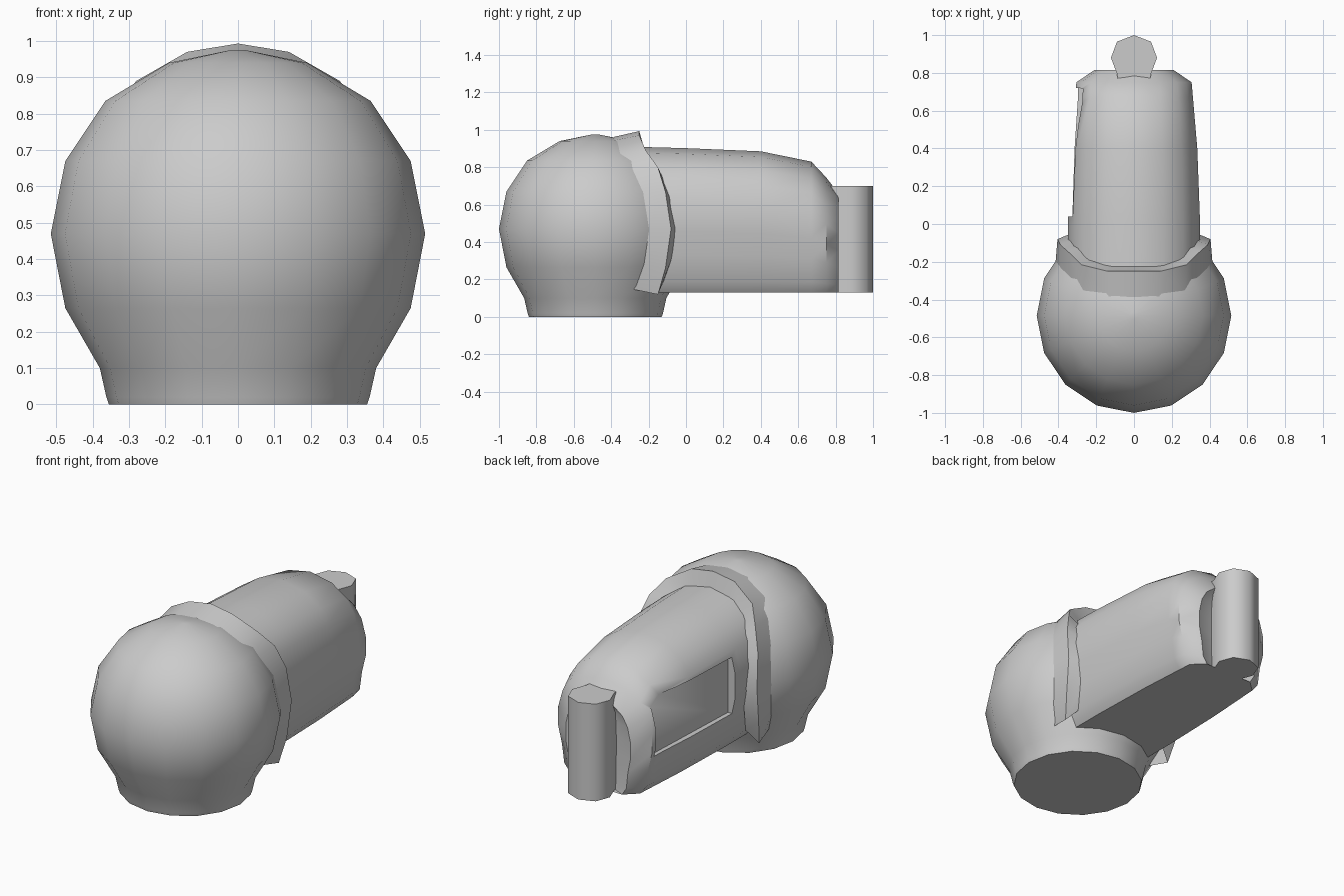
import bpy, math
from mathutils import Vector

if "Cube" in bpy.data.objects:
    bpy.data.objects.remove(bpy.data.objects["Cube"])

CENTRE = Vector((0, -0.485, 0.47))


def loft(name, rings, closed=True, cap_start=False, cap_end=False):
    """Bridge rings of equal point count into one smooth-shaded object."""
    n = len(rings[0])
    verts = [p for r in rings for p in r]
    faces = []
    for i in range(len(rings) - 1):
        for j in range(n if closed else n - 1):
            k = (j + 1) % n
            faces.append((i * n + j, i * n + k, (i + 1) * n + k, (i + 1) * n + j))
    if cap_start:
        faces.append(tuple(reversed(range(n))))
    if cap_end:
        faces.append(tuple(range(len(verts) - n, len(verts))))
    me = bpy.data.meshes.new(name)
    me.from_pydata(verts, [], faces)
    ob = bpy.data.objects.new(name, me)
    bpy.context.collection.objects.link(ob)
    bpy.ops.object.select_all(action='DESELECT')
    ob.select_set(True)
    bpy.context.view_layer.objects.active = ob
    bpy.ops.object.mode_set(mode='EDIT')
    bpy.ops.mesh.select_all(action='SELECT')
    bpy.ops.mesh.normals_make_consistent(inside=False)
    bpy.ops.object.mode_set(mode='OBJECT')
    return ob


def smooth(ob, degrees):
    bpy.ops.object.select_all(action='DESELECT')
    ob.select_set(True)
    bpy.context.view_layer.objects.active = ob
    bpy.ops.object.shade_smooth_by_angle(angle=math.radians(degrees))


# Round dome with its narrower foot
profile = [(0.355, 0), (0.362, 0.02), (0.38, 0.1), (0.475, 0.265), (0.515, 0.47),
           (0.475, 0.67), (0.365, 0.835), (0.19, 0.94), (0.02, 0.975)]
dome = loft("dome", [[(r * math.sin(a), CENTRE.y - r * math.cos(a), z)
                      for a in [math.tau * i / 16 for i in range(16)]]
                     for r, z in profile], cap_start=True, cap_end=True)
smooth(dome, 50)

# Flared lip where the dome wraps over the body
half = [(0.37, -0.15, 0.12), (0.395, -0.11, 0.26), (0.405, -0.08, 0.47),
        (0.39, -0.11, 0.67), (0.345, -0.15, 0.8), (0.28, -0.215, 0.89), (0.14, -0.25, 0.97)]
edge = [Vector(p) for p in half] + [Vector((0, -0.25, 0.993))]
edge += [Vector((-x, y, z)) for x, y, z in reversed(half)]
front = []
for p in edge:
    d = p + Vector((0, -0.13, 0)) - CENTRE
    front.append(CENTRE + d.normalized() * 0.502)
inner = [Vector((p.x * 0.82, p.y + 0.03, 0.47 + (p.z - 0.47) * 0.8)) for p in edge]
lip = loft("dome_lip", [front, edge, inner], closed=False)
smooth(lip, 40)

# Long arched body, with a grooved rear end
section = [(0.74, 0), (0.87, 0.08), (0.92, 0.26), (1, 0.42), (1, 0.6),
           (0.91, 0.76), (0.75, 0.87), (0.45, 0.96)]
section += [(0, 1)] + [(-x, t) for x, t in reversed(section)]
stations = [(-0.3, 0.35, 0.91), (0.0, 0.35, 0.902), (0.4, 0.335, 0.885), (0.67, 0.312, 0.83),
            (0.75, 0.305, 0.745), (0.815, 0.21, 0.66), (0.765, 0.07, 0.645)]
body = loft("body", [[(w * x, y, 0.13 + t * (top - 0.13)) for x, t in section]
                     for y, w, top in stations], cap_start=True, cap_end=True)

# Shallow window recess on the left side
bpy.ops.mesh.primitive_cube_add(size=1, location=(-0.435, 0.385, 0.52),
                                rotation=(0, 0, math.radians(-2.5)))
cutter = bpy.context.object
cutter.name = "window_cutter"
cutter.scale = (0.3, 0.68, 0.33)
cutter.hide_render = True
cutter.hide_set(True)
cut = body.modifiers.new("window", 'BOOLEAN')
cut.operation = 'DIFFERENCE'
cut.object = cutter
cut.solver = 'EXACT'
bpy.ops.object.select_all(action='DESELECT')
body.select_set(True)
bpy.context.view_layer.objects.active = body
bpy.ops.object.modifier_apply(modifier="window")
bpy.data.objects.remove(cutter, do_unlink=True)
smooth(body, 50)

# Upright rounded post at the back
plan = [(0.085, 0.75), (0.09, 0.795), (0.122, 0.88), (0.09, 0.965), (0, 1.0)]
plan += [(-x, y) for x, y in reversed(plan[:-1])]
post = loft("rear_post", [[(x, y, z) for x, y in plan] for z in (0.13, 0.7)],
            cap_start=True, cap_end=True)
smooth(post, 60)
